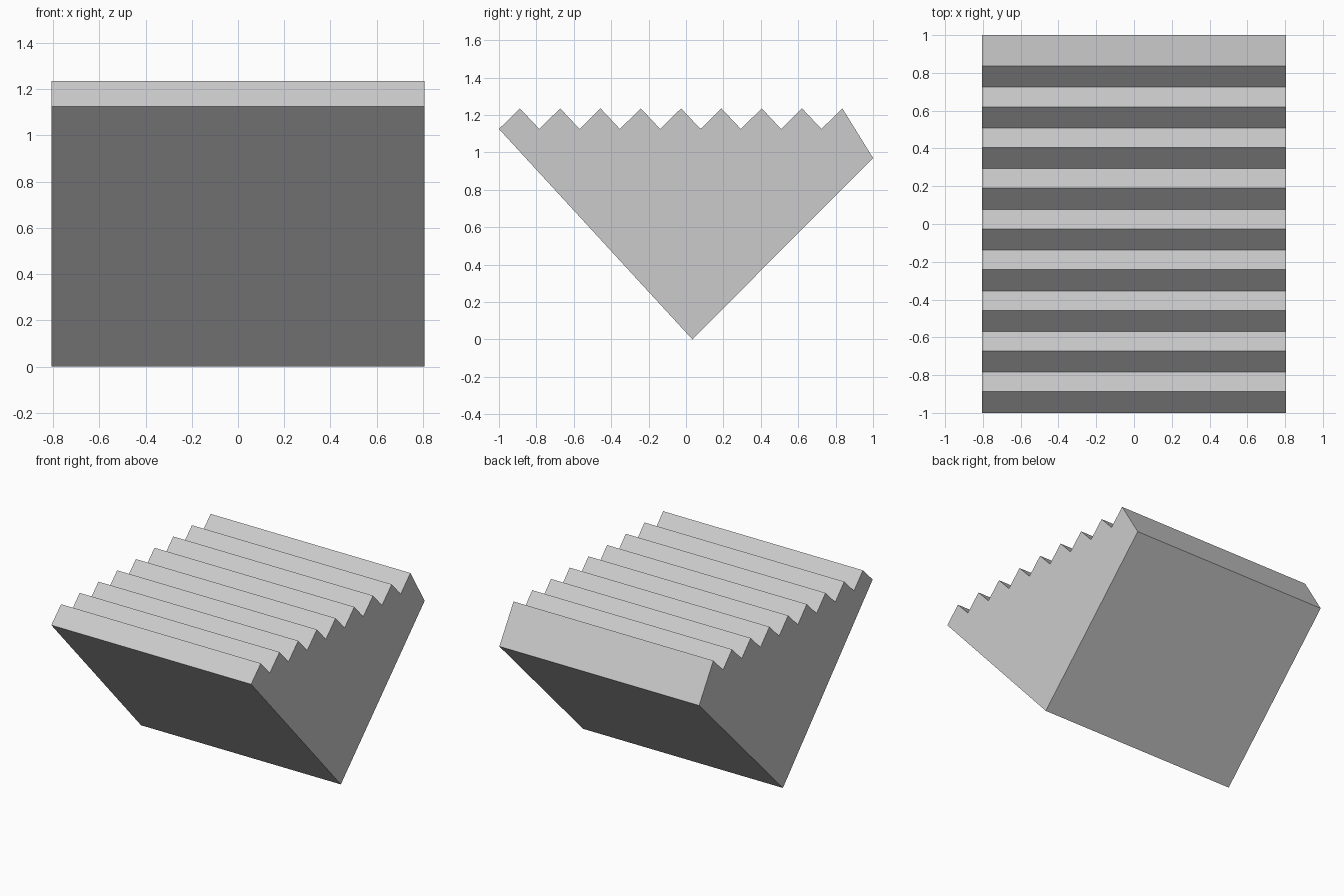
import bpy, bmesh

if "Cube" in bpy.data.objects:
    bpy.data.objects.remove(bpy.data.objects["Cube"])

HALF_WIDTH = 0.806
TEETH = 9
PITCH = 0.2155
VALLEY_Z, PEAK_Z = 1.125, 1.235

# Side profile (y, z): wedge tip, then back corner
profile = [(0.034, 0.0), (1.0, 0.97)]

# Sawtooth top, running from back to front
for i in reversed(range(TEETH)):
    valley_y = -1.0 + i * PITCH
    profile.append((valley_y + 0.112, PEAK_Z))
    profile.append((valley_y, VALLEY_Z))

# Extrude the profile across the width
bm = bmesh.new()
side = bm.faces.new([bm.verts.new((-HALF_WIDTH, y, z)) for y, z in profile])
result = bmesh.ops.extrude_face_region(bm, geom=[side], use_keep_orig=True)
moved = [v for v in result["geom"] if isinstance(v, bmesh.types.BMVert)]
bmesh.ops.translate(bm, verts=moved, vec=(2 * HALF_WIDTH, 0, 0))
bmesh.ops.recalc_face_normals(bm, faces=bm.faces)

mesh = bpy.data.meshes.new("ridged_wedge")
bm.to_mesh(mesh)
bm.free()
wedge = bpy.data.objects.new("ridged_wedge", mesh)
bpy.context.collection.objects.link(wedge)
